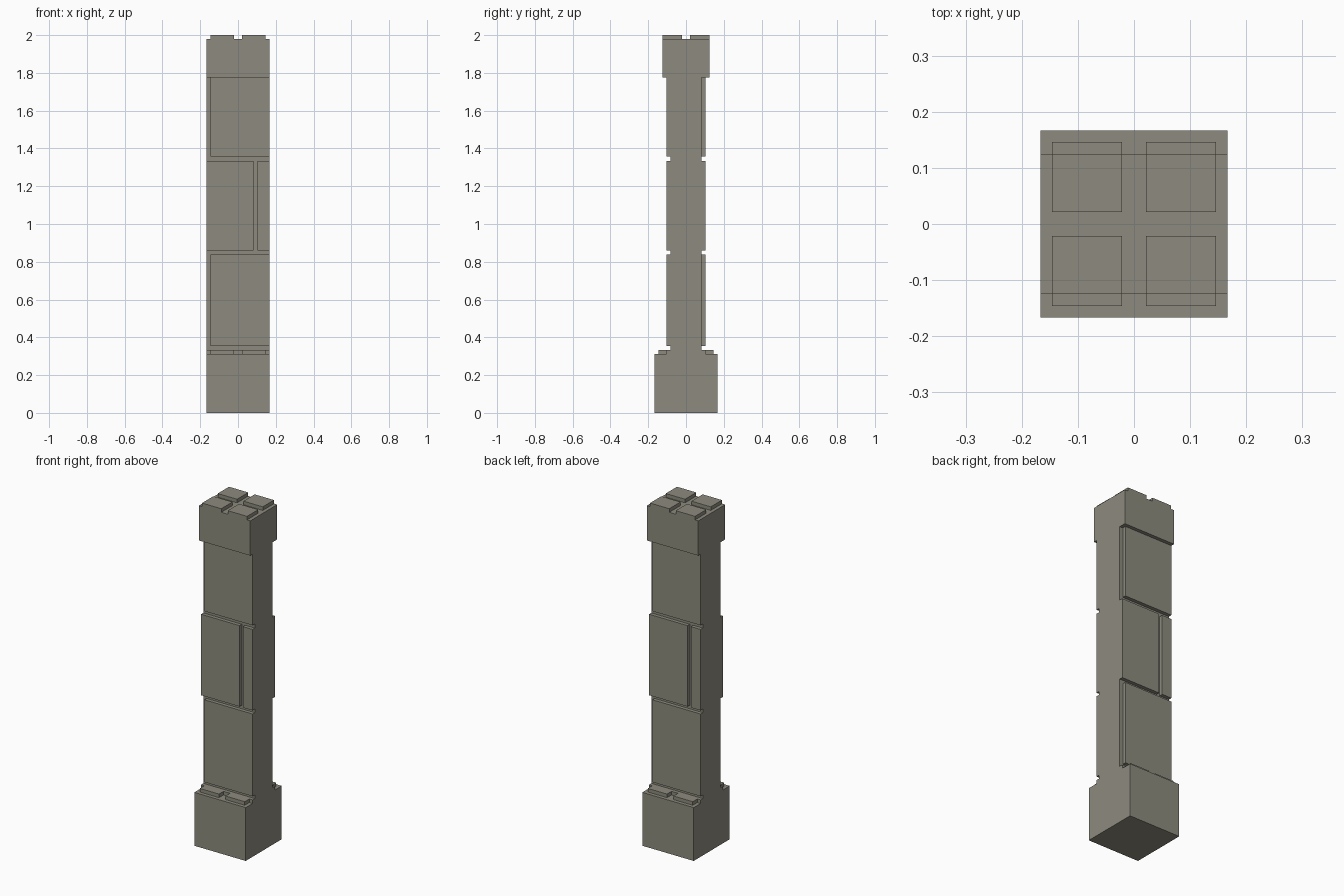
import bpy
import bmesh
from mathutils import Matrix

cube = bpy.data.objects.get("Cube")
if cube:
    bpy.data.objects.remove(cube, do_unlink=True)

stone = bpy.data.materials.new("grey_stone")
stone.use_nodes = True
COLOUR = (0.27, 0.26, 0.21, 1)
stone.diffuse_color = COLOUR
stone.node_tree.nodes["Principled BSDF"].inputs["Base Color"].default_value = COLOUR


def block(name, x, y, z):
    """Flat-shaded box from (min, max) ranges on each axis."""
    bm = bmesh.new()
    size = [b - a for a, b in (x, y, z)]
    mid = [(a + b) / 2 for a, b in (x, y, z)]
    bmesh.ops.create_cube(bm, size=1, matrix=Matrix.Translation(mid) @ Matrix.Diagonal((*size, 1)))
    mesh = bpy.data.meshes.new(name)
    bm.to_mesh(mesh)
    bm.free()
    mesh.materials.append(stone)
    obj = bpy.data.objects.new(name, mesh)
    bpy.context.collection.objects.link(obj)
    return obj


W = 0.167       # half width of the pillar
CORE = 0.083    # half depth of the shaft core
FACE = 0.104    # half depth of the brick faces
HEAD = 0.125    # half depth of the head
IN, OUT = 0.021, 0.146  # stud extents
BASE_TOP, STUD_TOP, HEAD_LOW, HEAD_TOP = 0.313, 0.334, 1.775, 1.979

# Main masses
block("base", (-W, W), (-W, W), (0, BASE_TOP))
block("shaft_core", (-W, W), (-CORE, CORE), (BASE_TOP, HEAD_LOW))
block("head", (-W, W), (-HEAD, HEAD), (HEAD_LOW, HEAD_TOP))

# Brick courses, as front x ranges; the back is the front turned half round
courses = [
    ("ledge", (BASE_TOP, STUD_TOP), [(-W, W)]),
    ("lower_brick", (0.355, 0.838), [(-OUT, W)]),
    ("middle_brick", (0.859, 1.334), [(-W, 0.083), (FACE, W)]),
    ("upper_brick", (1.358, HEAD_LOW), [(-OUT, W)]),
]
for name, z, spans in courses:
    for a, b in spans:
        block("front_" + name, (a, b), (-FACE, -CORE), z)
        block("back_" + name, (-b, -a), (CORE, FACE), z)

# Square studs on the base shoulders and on the head
for side_x, x in (("right", (-OUT, -IN)), ("left", (IN, OUT))):
    for side_y, s in (("front", -1), ("back", 1)):
        label = side_y + "_" + side_x
        block(label + "_base_stud", x, sorted((s * FACE, s * OUT)), (BASE_TOP, STUD_TOP))
        block(label + "_head_stud", x, sorted((s * IN, s * HEAD)), (HEAD_TOP, 2.0))
